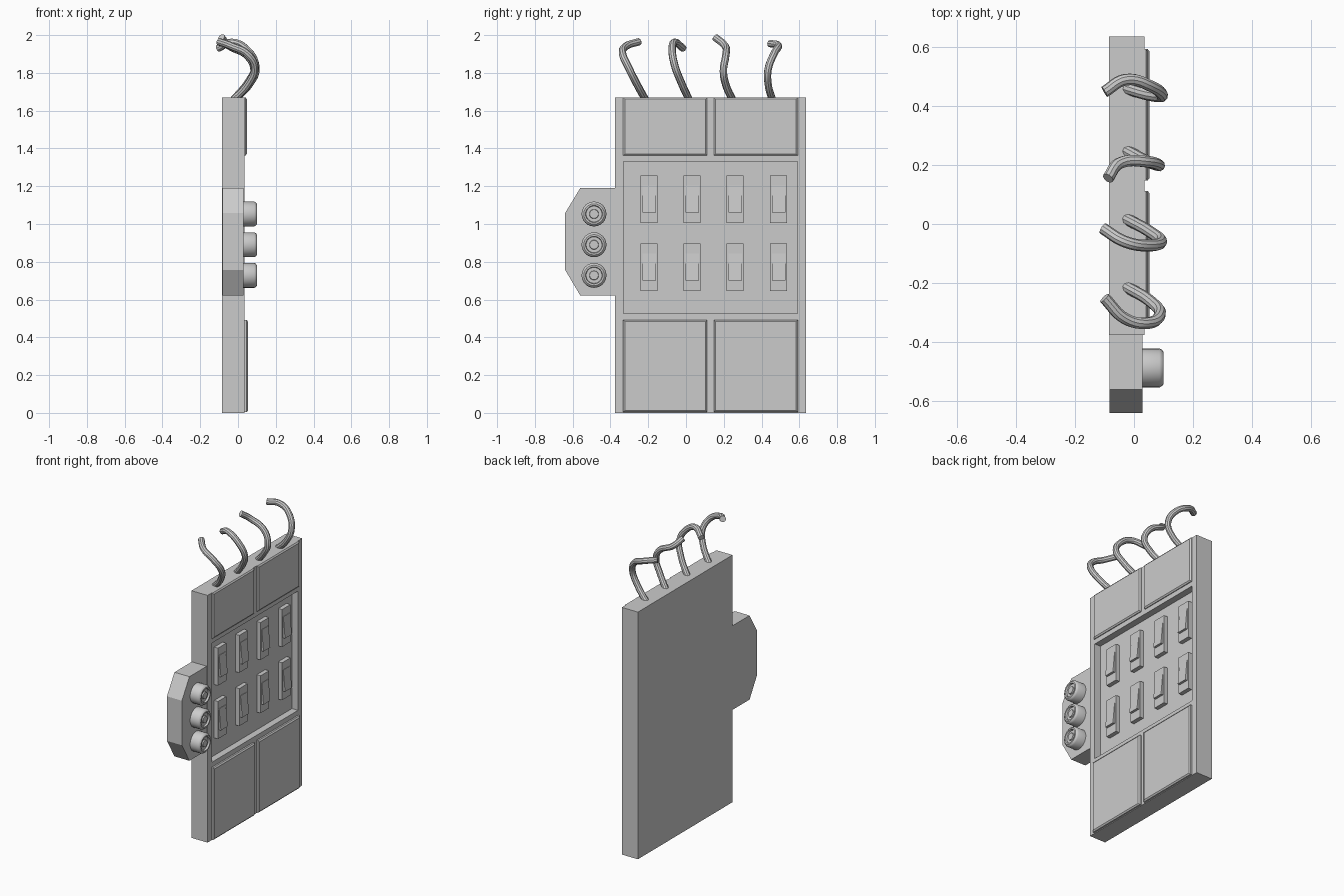
import bpy, bmesh, math

if "Cube" in bpy.data.objects:
    bpy.data.objects.remove(bpy.data.objects["Cube"])


def finish(name, bm, smooth=False):
    bmesh.ops.recalc_face_normals(bm, faces=bm.faces)
    me = bpy.data.meshes.new(name)
    bm.to_mesh(me)
    bm.free()
    ob = bpy.data.objects.new(name, me)
    bpy.context.collection.objects.link(ob)
    if smooth:
        shade(ob)
    return ob


def shade(ob):
    bpy.ops.object.select_all(action='DESELECT')
    ob.select_set(True)
    bpy.context.view_layer.objects.active = ob
    bpy.ops.object.shade_smooth_by_angle(angle=math.radians(35))


def loft(name, rings, smooth=False):
    """Skin a list of equal-length point loops and cap both ends."""
    bm = bmesh.new()
    loops = [[bm.verts.new(p) for p in r] for r in rings]
    n = len(loops[0])
    for a, b in zip(loops, loops[1:]):
        for i in range(n):
            j = (i + 1) % n
            bm.faces.new((a[i], a[j], b[j], b[i]))
    bm.faces.new(loops[0])
    bm.faces.new(loops[-1])
    return finish(name, bm, smooth)


def rect(x, y0, y1, z0, z1, inset=0.0):
    y0, y1, z0, z1 = y0 + inset, y1 - inset, z0 + inset, z1 - inset
    return [(x, y0, z0), (x, y1, z0), (x, y1, z1), (x, y0, z1)]


# Main board with a sunken switch bay
BAY = (-0.33, 0.59, 0.525, 1.33)
loft("main_board", [rect(-0.085, -0.375, 0.635, 0, 1.67),
                    rect(0.035, -0.375, 0.635, 0, 1.67),
                    rect(0.035, *BAY), rect(-0.01, *BAY)])

# Raised cover panels, bevelled at the rim
for row, z0, z1, x in (("lower", 0.004, 0.492, 0.053), ("upper", 1.362, 1.67, 0.047)):
    for i, (y0, y1) in enumerate(((-0.333, 0.112), (0.147, 0.592))):
        p = (y0, y1, z0, z1)
        loft(f"{row}_panel_{i + 1}", [rect(0.03, *p), rect(x - 0.007, *p), rect(x, *p, 0.009)])

# Switches: base block plus a tilted rocker
for r, z in enumerate((0.772, 1.132)):
    for c, y in enumerate((-0.195, 0.033, 0.26, 0.49)):
        b = (y - 0.045, y + 0.045, z - 0.128, z + 0.125)
        loft(f"switch_base_{r}_{c}", [rect(-0.015, *b), rect(0.018, *b)])
        k = (y - 0.036, y + 0.036, z - 0.07, z + 0.073)
        top = [(0.034 if q[2] < z else 0.021, q[1], q[2]) for q in rect(0, *k)]
        loft(f"switch_rocker_{r}_{c}", [rect(0.01, *k), top])

# Side button box with clipped corners
outline = [(-0.37, 0.622), (-0.56, 0.622), (-0.64, 0.757),
           (-0.64, 1.058), (-0.56, 1.19), (-0.37, 1.19)]
loft("button_box", [[(x, y, z) for y, z in outline] for x in (-0.083, 0.029)])

# Round buttons, turned about the x axis
profile = [(0.02, 0.066), (0.086, 0.066), (0.095, 0.061), (0.1, 0.054), (0.1, 0.045),
           (0.088, 0.042), (0.088, 0.025), (0.096, 0.023)]
N = 24
for i, z in enumerate((0.728, 0.89, 1.053)):
    loft(f"button_{i + 1}",
         [[(x, -0.487 + rad * math.cos(math.tau * k / N), z + rad * math.sin(math.tau * k / N))
           for k in range(N)] for x, rad in profile], True)

# Loose wires curling out of the top edge
wires = [
    [(-0.03, -0.21, 1.65), (0.06, -0.265, 1.75), (0.088, -0.305, 1.83),
     (0.05, -0.335, 1.90), (-0.03, -0.32, 1.94), (-0.10, -0.25, 1.965)],
    [(-0.03, 0.02, 1.65), (0.06, -0.03, 1.76), (0.092, -0.06, 1.84),
     (0.05, -0.073, 1.92), (-0.03, -0.06, 1.962), (-0.105, -0.015, 1.93)],
    [(-0.03, 0.25, 1.65), (0.05, 0.21, 1.74), (0.085, 0.198, 1.81),
     (0.05, 0.21, 1.89), (-0.05, 0.205, 1.945), (-0.088, 0.155, 1.988)],
    [(-0.03, 0.46, 1.65), (0.06, 0.435, 1.74), (0.095, 0.435, 1.82),
     (0.06, 0.465, 1.90), (-0.03, 0.488, 1.945), (-0.10, 0.447, 1.955)],
]
for i, pts in enumerate(wires):
    cu = bpy.data.curves.new(f"wire_{i + 1}", 'CURVE')
    cu.dimensions = '3D'
    cu.bevel_depth = 0.02
    cu.bevel_resolution = 3
    cu.use_fill_caps = True
    sp = cu.splines.new('BEZIER')
    sp.resolution_u = 6
    sp.bezier_points.add(len(pts) - 1)
    for bp, p in zip(sp.bezier_points, pts):
        bp.co = p
        bp.handle_left_type = bp.handle_right_type = 'AUTO'
    ob = bpy.data.objects.new(f"wire_{i + 1}", cu)
    bpy.context.collection.objects.link(ob)
    bpy.ops.object.select_all(action='DESELECT')
    ob.select_set(True)
    bpy.context.view_layer.objects.active = ob
    bpy.ops.object.convert(target='MESH')
    shade(bpy.context.view_layer.objects.active)
